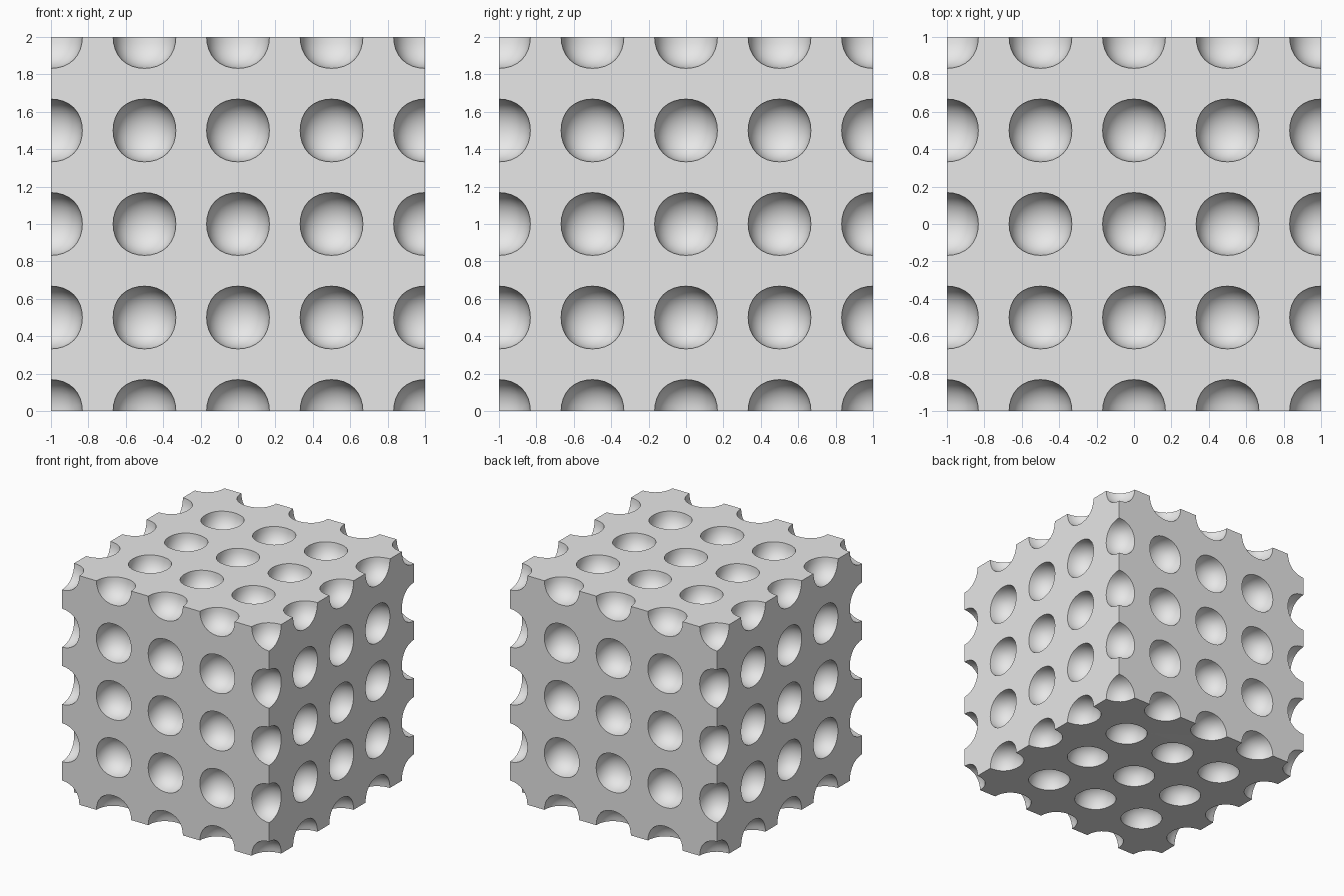
import bpy
import bmesh
import math
from itertools import product
from mathutils import Matrix, Vector

SIZE = 2.0      # block edge
PITCH = 0.5     # spacing of the hollows
CAGE = 0.4      # cage cube that subdivides into one rounded hollow

default = bpy.data.objects.get("Cube")
if default:
    bpy.data.objects.remove(default, do_unlink=True)

grey = bpy.data.materials.new("light grey")
grey.use_nodes = True
colour = (0.8, 0.8, 0.8, 1.0)
grey.diffuse_color = colour
grey.node_tree.nodes["Principled BSDF"].inputs["Base Color"].default_value = colour


def cubes_object(name, centres, size):
    """One mesh object holding a cube at each centre."""
    bm = bmesh.new()
    for c in centres:
        bmesh.ops.create_cube(bm, size=size, matrix=Matrix.Translation(c))
    mesh = bpy.data.meshes.new(name)
    bm.to_mesh(mesh)
    bm.free()
    mesh.materials.append(grey)
    obj = bpy.data.objects.new(name, mesh)
    bpy.context.collection.objects.link(obj)
    return obj


# Solid block
middle = Vector((0, 0, SIZE / 2))
block = cubes_object("dimpled_block", [middle], SIZE)

# Rounded hollows on a regular lattice, only where they reach the surface
cells = [c for c in product(range(-2, 3), repeat=3) if max(map(abs, c)) == 2]
hollows = cubes_object("hollow_cutter", [middle + Vector(c) * PITCH for c in cells], CAGE)
hollows.hide_render = True
subsurf = hollows.modifiers.new("round", 'SUBSURF')
subsurf.levels = subsurf.render_levels = 3

# Cut the hollows out of the block
cut = block.modifiers.new("hollows", 'BOOLEAN')
cut.operation = 'DIFFERENCE'
cut.solver = 'EXACT'
cut.object = hollows

bpy.ops.object.select_all(action='DESELECT')
block.select_set(True)
bpy.context.view_layer.objects.active = block
bpy.ops.object.modifier_apply(modifier=cut.name)
bpy.data.objects.remove(hollows, do_unlink=True)

# Smooth hollows with crisp rims
bpy.ops.object.shade_smooth_by_angle(angle=math.radians(30))
